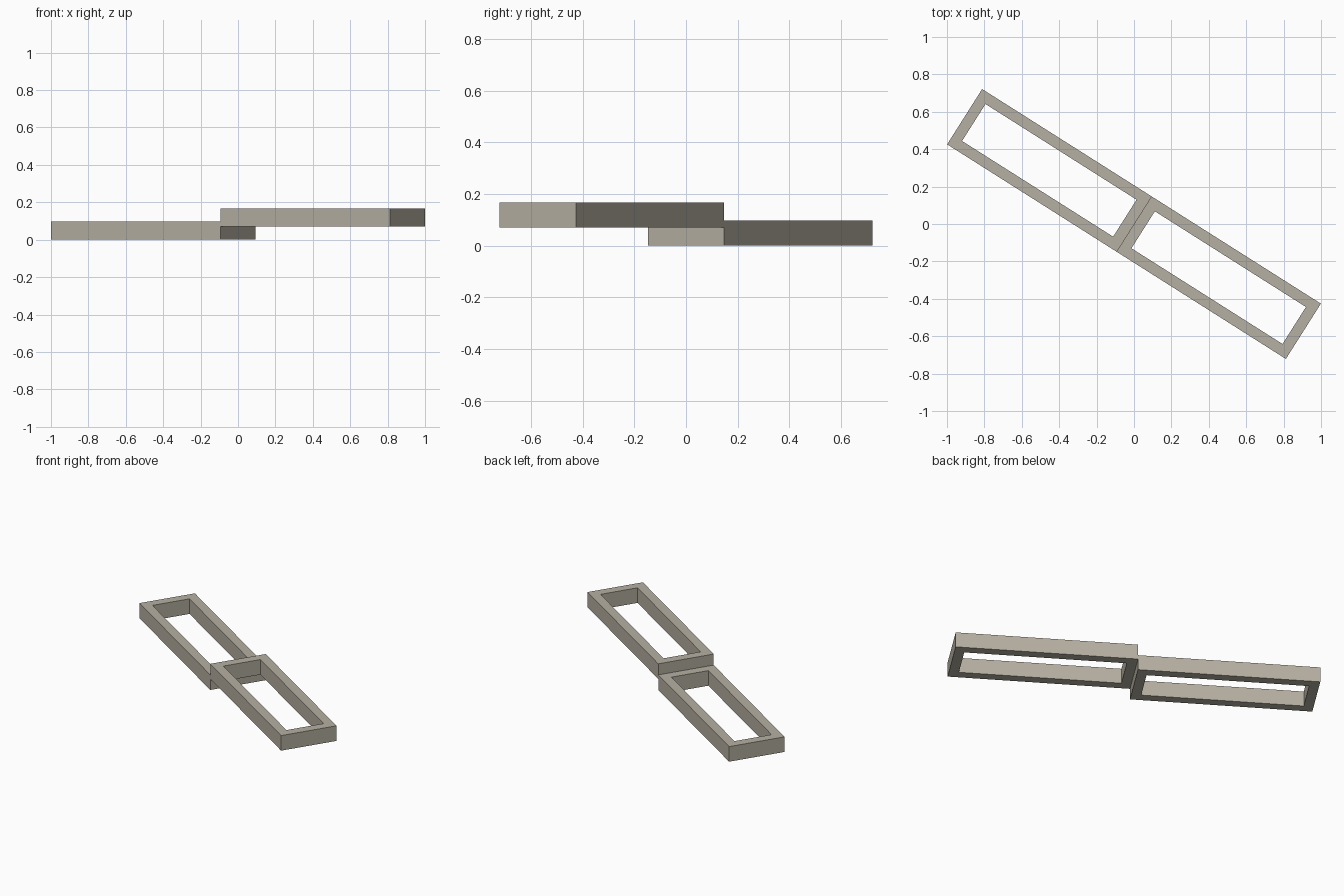
import bpy
import bmesh
from math import radians
from mathutils import Matrix

cube = bpy.data.objects.get("Cube")
if cube:
    bpy.data.objects.remove(cube, do_unlink=True)

LENGTH, WIDTH, HEIGHT, RIM = 1.072, 0.35, 0.097, 0.058
STEP = 0.071
TURN = Matrix.Rotation(radians(-32.35), 4, "Z")

stone = bpy.data.materials.new("warm_grey")
stone.use_nodes = True
colour = (0.47, 0.435, 0.36, 1)
stone.diffuse_color = colour
stone.node_tree.nodes["Principled BSDF"].inputs["Base Color"].default_value = colour


def rectangle(bm, length, width, z):
    """Four corners of a centred rectangle."""
    return [bm.verts.new((sx * length / 2, sy * width / 2, z))
            for sx, sy in ((-1, -1), (1, -1), (1, 1), (-1, 1))]


def open_frame(name, side, base):
    """Rectangular frame, open through the middle, on one side of the joint."""
    bm = bmesh.new()
    loops = [rectangle(bm, LENGTH - 2 * inset, WIDTH - 2 * inset, z)
             for inset, z in ((0, 0), (0, HEIGHT), (RIM, HEIGHT), (RIM, 0))]
    # Skin outer wall, top rim, inner wall and bottom rim in turn
    for k in range(4):
        a, b = loops[k], loops[(k + 1) % 4]
        for i in range(4):
            j = (i + 1) % 4
            bm.faces.new((a[i], a[j], b[j], b[i]))
    bmesh.ops.recalc_face_normals(bm, faces=bm.faces)
    mesh = bpy.data.meshes.new(name)
    bm.to_mesh(mesh)
    bm.free()
    mesh.materials.append(stone)
    obj = bpy.data.objects.new(name, mesh)
    obj.matrix_world = TURN @ Matrix.Translation((side * LENGTH / 2, 0, base))
    bpy.context.collection.objects.link(obj)


# Two equal frames meeting end to end, the second one raised
open_frame("lower_frame", -1, 0)
open_frame("upper_frame", 1, STEP)
